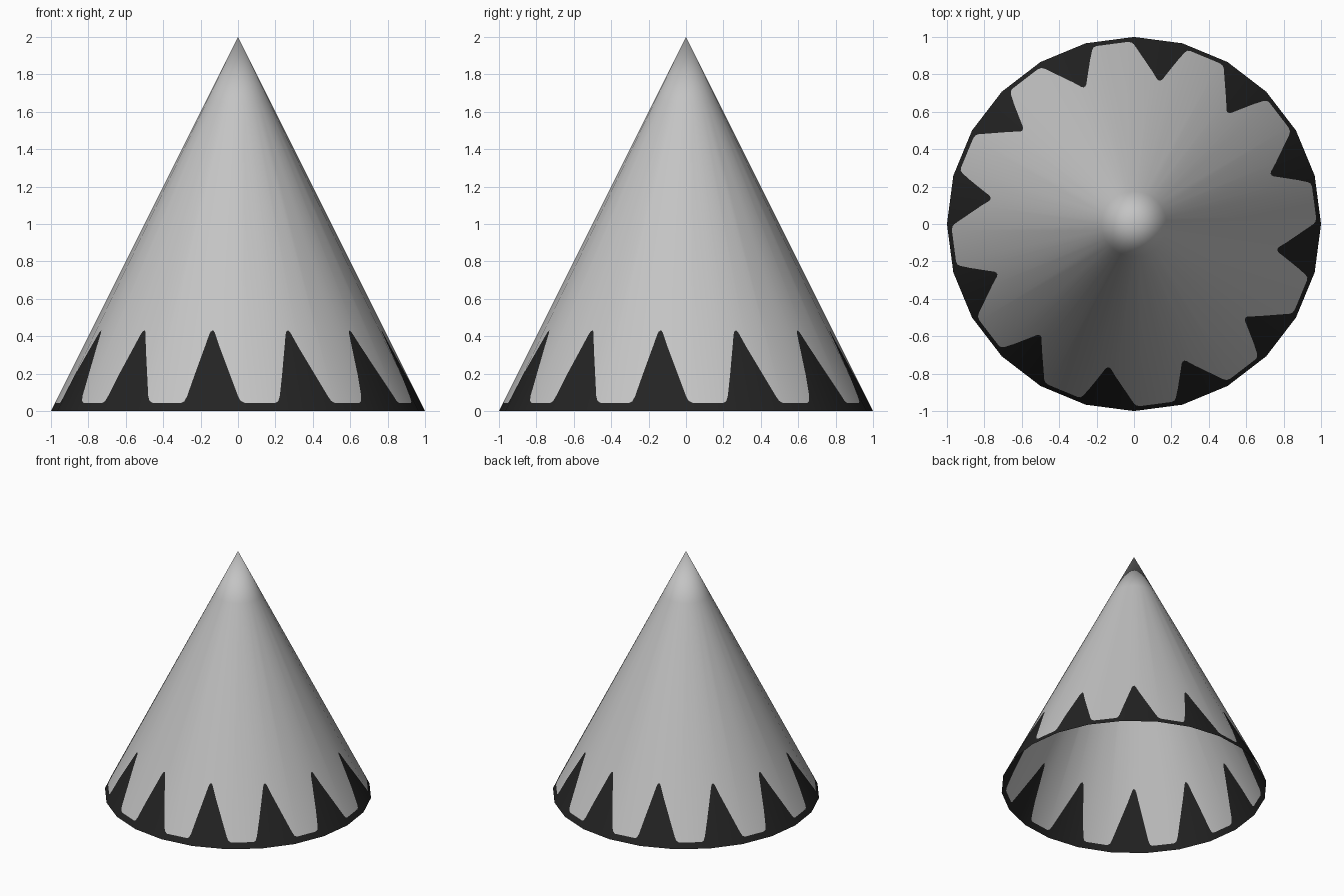
import bpy, bmesh
from math import radians, degrees, cos, sin, pi
from mathutils import Vector

cube = bpy.data.objects.get("Cube")
if cube:
    bpy.data.objects.remove(cube, do_unlink=True)

HEIGHT = 2.0
SIDES = 24
TEETH = 12
CAP_Z = 1.65          # ring below the tip where shading rounds over

# One tooth of the dark hem: (angle in degrees, height), repeated round the cone
TOOTH = [(-18.2, .044), (-17.2, .052), (-16.5, .08), (-15, .185), (-12.2, .355),
         (-11.3, .405), (-10.7, .425), (-9.9, .432), (-9.1, .42), (-8.5, .4),
         (-6.8, .34), (0, .08), (.8, .055), (2, .044)]


def make_material(name, value):
    mat = bpy.data.materials.new(name)
    mat.use_nodes = True
    colour = (value, value, value, 1)
    mat.diffuse_color = colour
    mat.node_tree.nodes["Principled BSDF"].inputs["Base Color"].default_value = colour
    return mat


def on_cone(angle, z):
    """Point on the flat-sided cone at a given angle and height."""
    step = 2 * pi / SIDES
    off = angle % step - step / 2
    r = (1 - z / HEIGHT) * cos(step / 2) / cos(off)
    return Vector((r * cos(angle), r * sin(angle), z))


# Columns of vertices: rim, hem edge, cap ring
bm = bmesh.new()
columns = []
for k in range(TEETH):
    for deg, z in TOOTH:
        a = radians(deg + k * 360 / TEETH)
        columns.append([bm.verts.new(on_cone(a, h)) for h in (0, z, CAP_Z)])
tip = bm.verts.new((0, 0, HEIGHT))

# Dark hem below the tooth edge, grey cone above it, closed at the tip
for i, left in enumerate(columns):
    right = columns[(i + 1) % len(columns)]
    hem = bm.faces.new((left[0], right[0], right[1], left[1]))
    hem.material_index = 1
    bm.faces.new((left[1], right[1], right[2], left[2]))
    bm.faces.new((left[2], right[2], tip))
for f in bm.faces:
    f.smooth = True

mesh = bpy.data.meshes.new("cone_shell")
bm.to_mesh(mesh)
bm.free()
mesh.materials.append(make_material("grey", .55))
mesh.materials.append(make_material("near_black", .017))

# Round shading across the flat sides
normals = []
for v in mesh.vertices:
    flat = Vector((v.co.x, v.co.y, 0))
    if flat.length < .001:
        normals.append(Vector((0, 0, 1)))
    else:
        normals.append((flat.normalized() * HEIGHT + Vector((0, 0, 1))).normalized())
mesh.normals_split_custom_set_from_vertices(normals)

cone = bpy.data.objects.new("cone_shell", mesh)
bpy.context.scene.collection.objects.link(cone)
